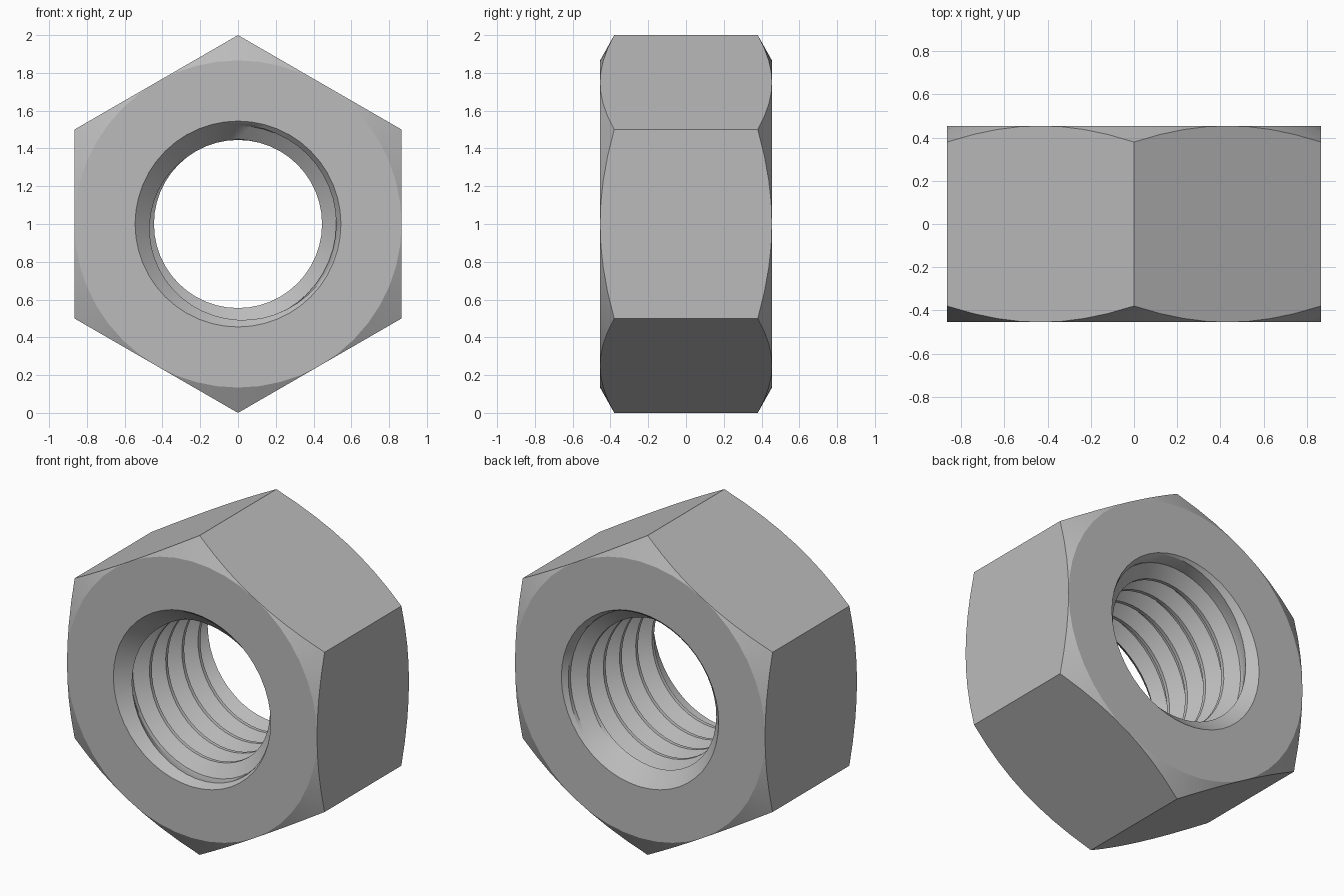
import bpy, bmesh, math

if "Cube" in bpy.data.objects:
    bpy.data.objects.remove(bpy.data.objects["Cube"])

HALF = 0.455          # half thickness along y
FLAT = 0.866          # hexagon centre to flat side
MOUTH = 0.545         # bore radius at the two faces
CREST, ROOT = 0.445, 0.52
PITCH = 0.16
SEGMENTS = 48
TURN = 2 * math.pi

steel = bpy.data.materials.new("grey steel")
steel.diffuse_color = (0.5, 0.5, 0.5, 1)
steel.use_nodes = True
steel.node_tree.nodes["Principled BSDF"].inputs["Base Color"].default_value = steel.diffuse_color


def thread_points(angle):
    """Helical thread section, cut off by the conical bore mouths."""
    pts = [(MOUTH, -HALF)]
    for k in range(-5, 7):
        for frac, radius in ((0, CREST), (0.14, CREST), (0.5, ROOT), (0.64, ROOT)):
            y = (k + frac - angle / TURN) * PITCH
            if abs(y) >= HALF:
                pts.append((MOUTH, math.copysign(HALF, y)))
            else:
                pts.append((max(radius, MOUTH - (HALF - abs(y))), y))
    pts.append((MOUTH, HALF))
    return pts


def section(angle):
    """Closed radial section: bore, face, corner chamfer and flat side."""
    off = (angle + math.pi / 6) % (math.pi / 3) - math.pi / 6
    outer = FLAT / math.cos(off)
    drop = HALF - (outer - FLAT) * 0.56
    return thread_points(angle) + [(FLAT, HALF), (outer, drop),
                                   (outer, -drop), (FLAT, -HALF)]


# Sweep the section round the y axis
bm = bmesh.new()
rings = []
for i in range(SEGMENTS + 1):
    a = TURN * i / SEGMENTS
    rings.append([bm.verts.new((r * math.cos(a), y, 1 + r * math.sin(a)))
                  for r, y in section(a)])
for r0, r1 in zip(rings, rings[1:]):
    n = len(r0)
    for j in range(n):
        bm.faces.new((r0[j], r0[(j + 1) % n], r1[(j + 1) % n], r1[j]))

# Close the seam, drop collapsed thread ends
bmesh.ops.remove_doubles(bm, verts=bm.verts, dist=0.0005)
bmesh.ops.dissolve_degenerate(bm, dist=0.0005, edges=bm.edges)
bmesh.ops.recalc_face_normals(bm, faces=bm.faces)

mesh = bpy.data.meshes.new("hex_nut")
bm.to_mesh(mesh)
bm.free()
mesh.materials.append(steel)
nut = bpy.data.objects.new("hex_nut", mesh)
bpy.context.collection.objects.link(nut)

bpy.context.view_layer.objects.active = nut
nut.select_set(True)
bpy.ops.object.shade_smooth_by_angle(angle=math.radians(25))
